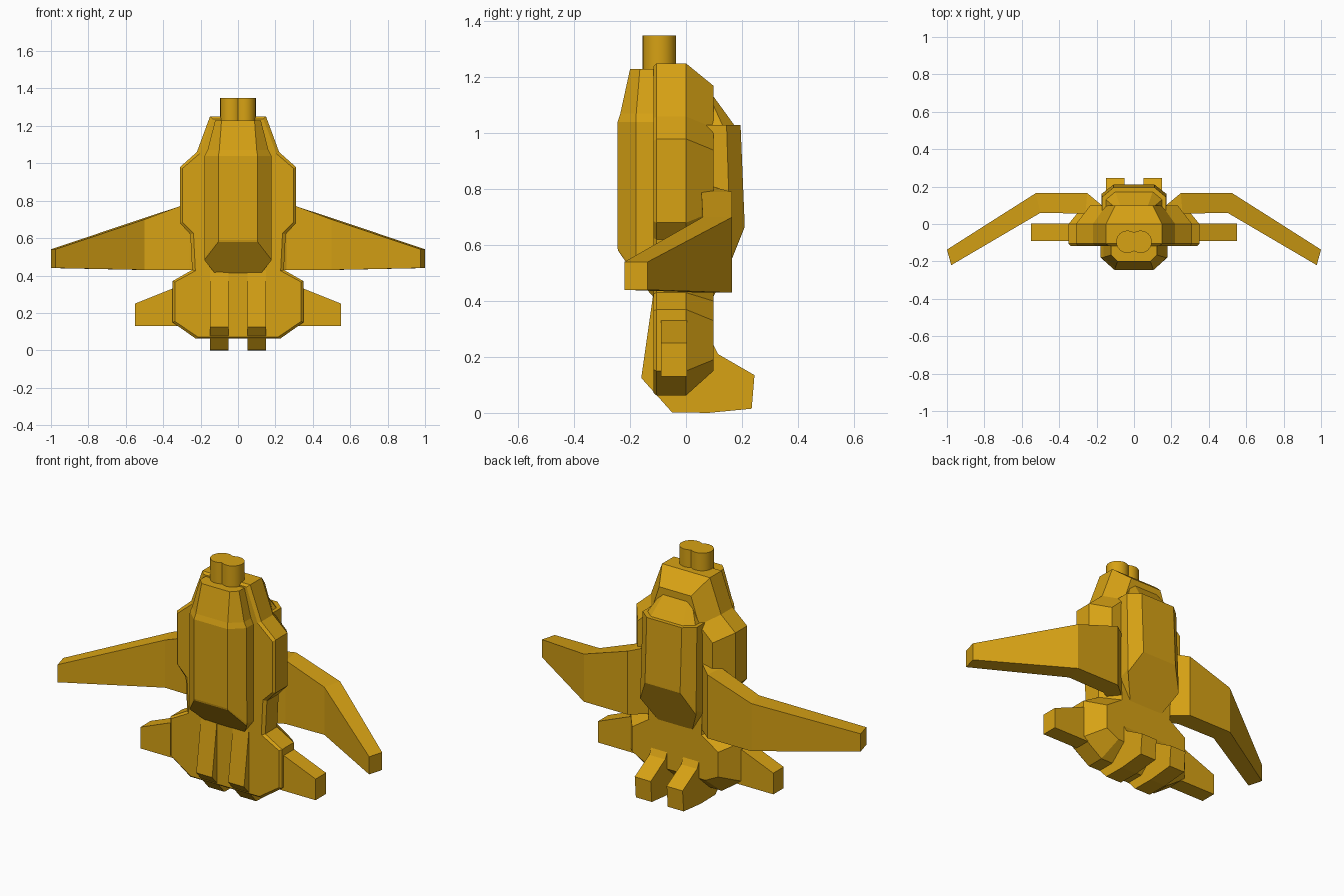
import bpy, bmesh, math

if "Cube" in bpy.data.objects:
    bpy.data.objects.remove(bpy.data.objects["Cube"])

gold = bpy.data.materials.new("golden_yellow")
gold.diffuse_color = (0.68, 0.36, 0.007, 1)
gold.use_nodes = True
gold.node_tree.nodes["Principled BSDF"].inputs["Base Color"].default_value = gold.diffuse_color


def loft(name, rings):
    """Skin a list of equal-length point rings and cap both ends."""
    bm = bmesh.new()
    vs = [[bm.verts.new(p) for p in r] for r in rings]
    n = len(rings[0])
    for a, b in zip(vs, vs[1:]):
        for i in range(n):
            j = (i + 1) % n
            bm.faces.new((a[i], a[j], b[j], b[i]))
    bm.faces.new(vs[0])
    bm.faces.new(vs[-1])
    bmesh.ops.recalc_face_normals(bm, faces=bm.faces)
    me = bpy.data.meshes.new(name)
    bm.to_mesh(me)
    bm.free()
    me.materials.append(gold)
    ob = bpy.data.objects.new(name, me)
    bpy.context.collection.objects.link(ob)
    return ob


def both(half):
    """Close a right-hand half outline with its mirror image."""
    return list(half) + [(-p[0],) + tuple(p[1:]) for p in reversed(half)]


def pair(name, rings):
    for side, s in (("right", 1), ("left", -1)):
        loft(f"{side}_{name}", [[(s * x, y, z) for x, y, z in r] for r in rings])


# Main hull: notched outline, thin front bevel and deep back chamfer
front = [(.135, 1.238), (.205, 1.052), (.298, .972), (.298, .685), (.238, .625),
         (.228, .425), (.338, .365), (.338, .155), (.215, .072)]
full = [(.15, 1.25), (.22, 1.06), (.31, .98), (.31, .68), (.255, .62),
        (.245, .43), (.35, .37), (.35, .15), (.225, .062)]
back = [(.10, 1.17), (.15, 1.02), (.235, .94), (.235, .72), (.175, .66),
        (.165, .40), (.27, .33), (.27, .19), (.19, .15)]
loft("main_hull", [both([(x, y, z) for x, z in prof]) for prof, y in
                   ((front, -.117), (full, -.105), (full, 0), (back, .098))])

# Front pod with stepped cap and slanted lower end
loft("front_pod", [both(r) for r in (
    [(.088, -.20, 1.23), (.122, -.165, 1.23), (.122, -.08, 1.23)],
    [(.10, -.235, 1.07), (.163, -.178, 1.07), (.163, -.08, 1.07)],
    [(.105, -.245, 1.04), (.178, -.178, 1.04), (.178, -.08, 1.04)],
    [(.105, -.245, .59), (.18, -.178, .50), (.18, -.10, .487)],
    [(.105, -.243, .58), (.18, -.176, .483), (.11, -.10, .395)])])

# Back pod body and its sloped cap
loft("back_pod", [both(r) for r in (
    [(.11, .195, 1.03), (.17, .145, 1.03), (.17, .07, 1.03)],
    [(.11, .21, .67), (.175, .16, .56), (.175, .07, .52)],
    [(.11, .21, .665), (.175, .16, .54), (.10, .09, .40)])])
loft("back_pod_cap", [both(r) for r in (
    [(.07, .085, 1.15), (.085, .075, 1.15), (.085, .04, 1.15)],
    [(.10, .172, 1.03), (.15, .13, 1.03), (.15, .04, 1.03)])])


# Main wings: cranked slabs, each station is front/back point and z range
def station(xf, yf, xb, yb, lo, hi):
    return [(xf, yf, lo), (xb, yb, lo), (xb, yb, hi), (xf, yf, hi)]


pair("wing", [station(.21, .03, .16, .09, .43, .81),
              station(.26, .055, .25, .165, .43, .79),
              station(.50, .06, .525, .165, .43, .70),
              station(.977, -.22, 1.0, -.137, .44, .54)])

# Small tail wings
pair("tail_wing", [station(.30, -.09, .30, .003, .13, .35),
                   station(.35, -.09, .35, .003, .13, .33),
                   station(.55, -.09, .55, .003, .13, .25)])

# Twin thruster feet
foot = [(-.115, .44), (-.16, .125), (-.05, .002), (.08, 0), (.235, .015),
        (.245, .135), (.115, .21), (.09, .26), (0, .42)]
pair("thruster_foot", [[(x, y, z) for y, z in foot] for x in (.05, .15)])

# Twin cannon barrels on top
for side, s in (("right", 1), ("left", -1)):
    n = 24
    ob = loft(f"{side}_barrel", [[(s * .035 + .06 * math.cos(2 * math.pi * i / n),
                                   -.095 + .06 * math.sin(2 * math.pi * i / n), z)
                                  for i in range(n)] for z in (1.1, 1.35)])
    bpy.context.view_layer.objects.active = ob
    ob.select_set(True)
    bpy.ops.object.shade_smooth_by_angle(angle=math.radians(30))
    ob.select_set(False)
